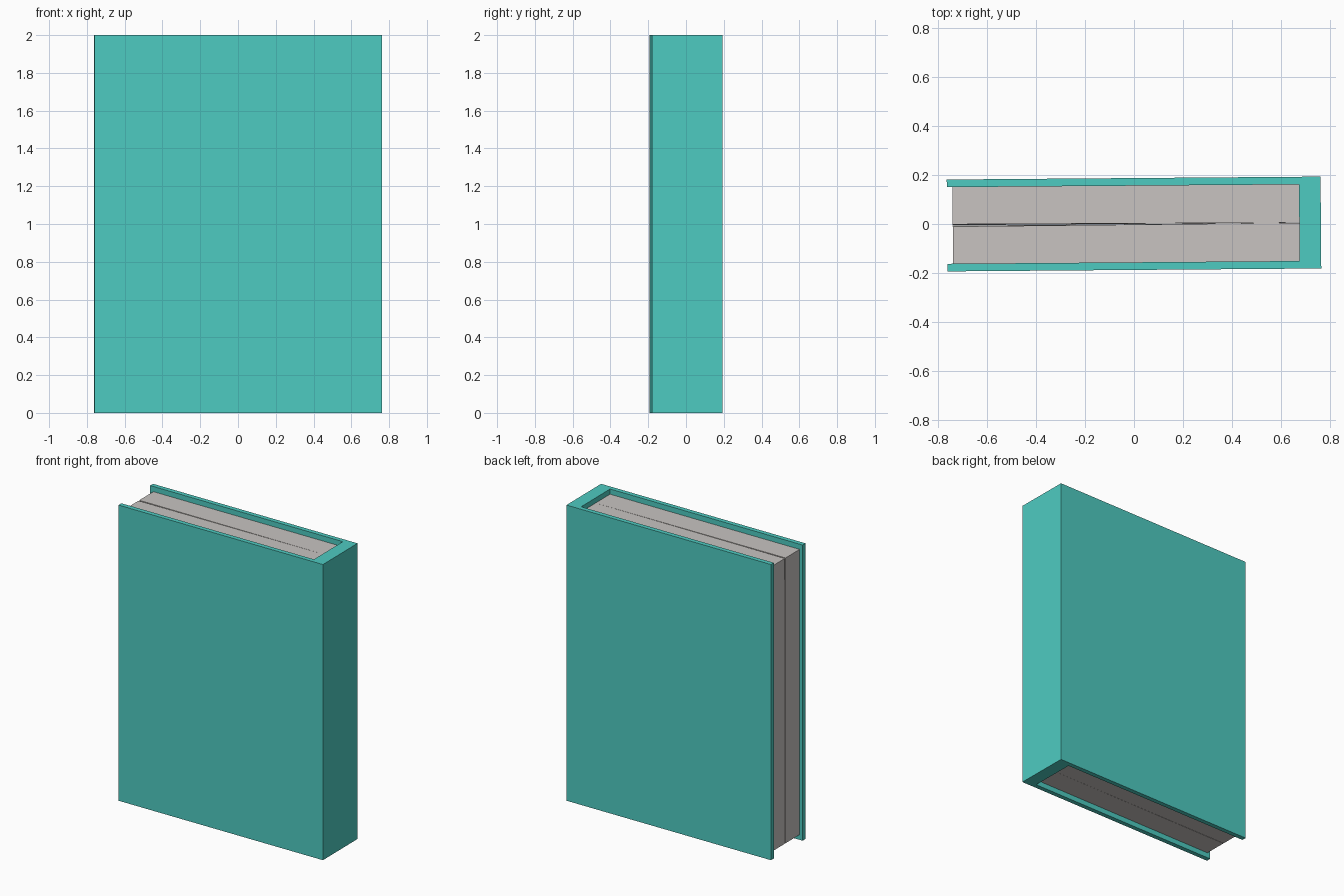
import bpy, bmesh, math
from mathutils import Matrix

if "Cube" in bpy.data.objects:
    bpy.data.objects.remove(bpy.data.objects["Cube"])

TURN = Matrix.Rotation(math.radians(0.45), 4, 'Z')  # book stands very slightly turned


def material(name, rgb):
    m = bpy.data.materials.new(name)
    m.diffuse_color = (*rgb, 1)
    m.use_nodes = True
    m.node_tree.nodes["Principled BSDF"].inputs["Base Color"].default_value = m.diffuse_color
    return m


def loft(name, low, high, z0, z1, mat):
    """Solid between two matching outlines (counter-clockwise) at z0 and z1."""
    bm = bmesh.new()
    a = [bm.verts.new((x, y, z0)) for x, y in low]
    b = [bm.verts.new((x, y, z1)) for x, y in high]
    n = len(a)
    bm.faces.new(a[::-1])
    bm.faces.new(b)
    for i in range(n):
        j = (i + 1) % n
        bm.faces.new((a[i], a[j], b[j], b[i]))
    bm.transform(TURN)
    bmesh.ops.recalc_face_normals(bm, faces=bm.faces)
    me = bpy.data.meshes.new(name)
    bm.to_mesh(me)
    bm.free()
    me.materials.append(mat)
    ob = bpy.data.objects.new(name, me)
    bpy.context.collection.objects.link(ob)
    return ob


teal = material("teal cover", (0.076, 0.597, 0.533))
paper = material("warm grey paper", (0.578, 0.552, 0.533))

# Cover: U-shaped section with a thick square spine
X, Y, SPINE, IN = 0.761, 0.187, 0.673, 0.156
cover = [(-X, -Y), (X, -Y), (X, Y), (-X, Y),
         (-X, IN), (SPINE, IN), (SPINE, -IN), (-X, -IN)]
loft("cover", cover, cover, 0, 2, teal)

# Two page blocks, parted by a thin slit that opens toward the fore edge and top
FORE, REC = -0.738, 0.035


def page_outline(side, gap):
    pts = [(FORE, side * gap), (SPINE, side * 0.0002),
           (SPINE, side * IN), (FORE, side * IN)]
    return pts if side > 0 else pts[::-1]


for name, side in (("front_pages", -1), ("back_pages", 1)):
    loft(name, page_outline(side, 0.0012), page_outline(side, 0.0045),
         REC, 2 - REC, paper)
